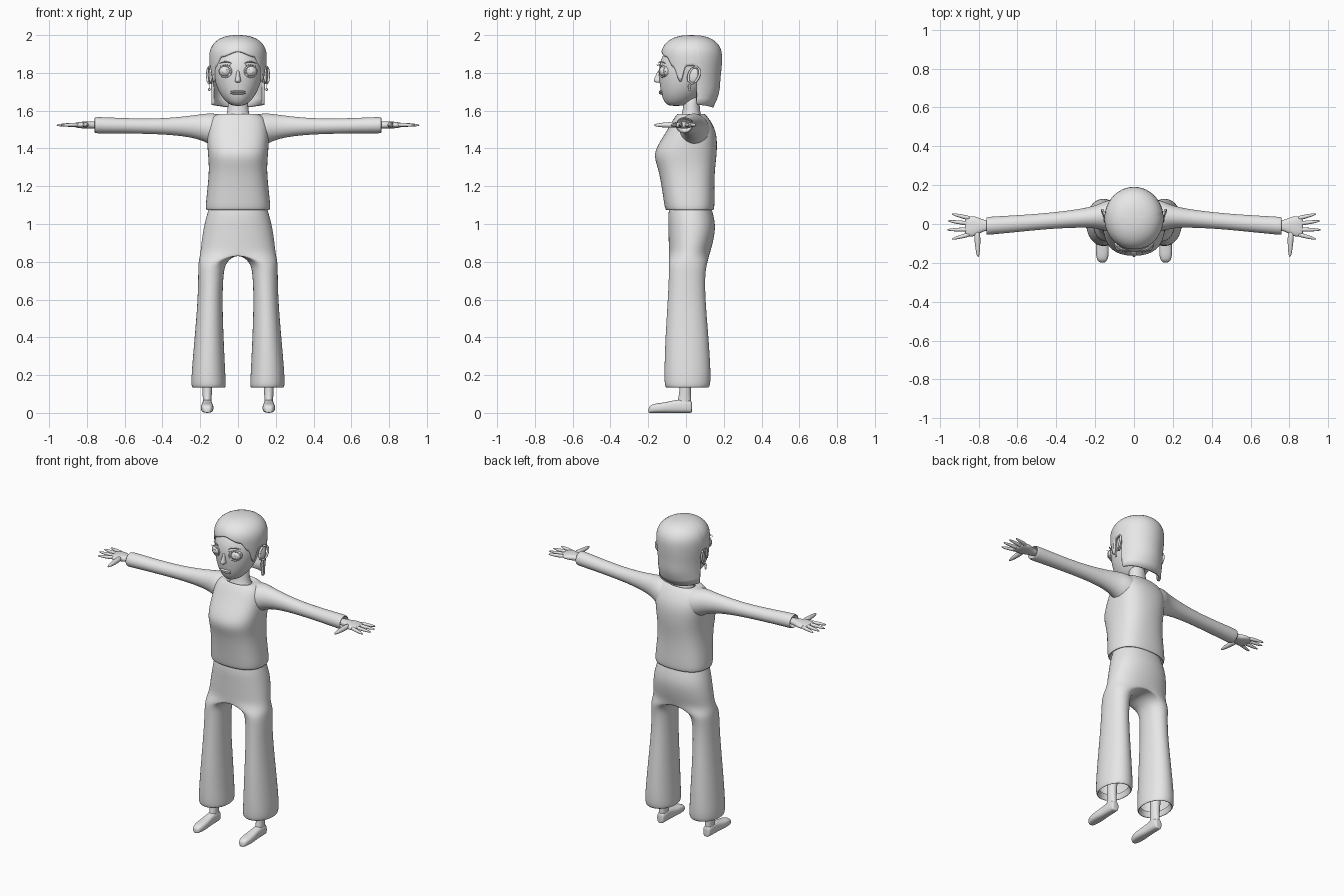
import bpy, bmesh, math
from mathutils import Vector, Matrix

cube = bpy.data.objects.get("Cube")
if cube:
    bpy.data.objects.remove(cube)

grey = bpy.data.materials.new("plain_grey")
grey.use_nodes = True
colour = (0.8, 0.8, 0.8, 1)
grey.diffuse_color = colour
grey.node_tree.nodes["Principled BSDF"].inputs["Base Color"].default_value = colour
X, Y, Z = Vector((1, 0, 0)), Vector((0, 1, 0)), Vector((0, 0, 1))


def finish(name, bm, mirror=False, subdivide=0, thickness=0):
    bmesh.ops.recalc_face_normals(bm, faces=bm.faces)
    mesh = bpy.data.meshes.new(name)
    bm.to_mesh(mesh)
    bm.free()
    obj = bpy.data.objects.new(name, mesh)
    bpy.context.collection.objects.link(obj)
    mesh.materials.append(grey)
    for p in mesh.polygons:
        p.use_smooth = True
    if mirror:
        m = obj.modifiers.new("Mirror", "MIRROR")
        m.use_clip = True
    if thickness:
        s = obj.modifiers.new("Solidify", "SOLIDIFY")
        s.thickness, s.offset = thickness, -1
    if subdivide:
        s = obj.modifiers.new("Subdivision", "SUBSURF")
        s.levels = s.render_levels = subdivide
    return obj


def ring(centre, u, v, ru, rv, n=16, power=2.0):
    """Superellipse around a centre, spanned by two directions."""
    pts = []
    for i in range(n):
        a = 2 * math.pi * i / n
        c, s = math.cos(a), math.sin(a)
        pts.append(Vector(centre) + u * math.copysign(abs(c) ** (2 / power), c) * ru
                   + v * math.copysign(abs(s) ** (2 / power), s) * rv)
    return pts


def level(z, rx, front, back, power=2.0, x=0):
    return ring((x, (front + back) / 2, z), X, Y, rx, (back - front) / 2, 16, power)


def loft(name, rings, caps=(True, True), mirror=False, subdivide=2, open_middle=False):
    bm = bmesh.new()
    rows = [[bm.verts.new(p) for p in r] for r in rings]
    n = len(rows[0])
    for a, b in zip(rows, rows[1:]):
        for i in range(n):
            q = (a[i], a[(i + 1) % n], b[(i + 1) % n], b[i])
            if open_middle and all(abs(v.co.x) < 1e-5 for v in q):
                continue
            bm.faces.new(q)
    for cap, row in zip(caps, (rows[0], rows[-1])):
        if cap:
            bm.faces.new(row)
    return finish(name, bm, mirror, subdivide)


def blob(name, loc, size, rot=(0, 0, 0), mirror=True):
    bm = bmesh.new()
    bmesh.ops.create_uvsphere(bm, u_segments=24, v_segments=14, radius=1)
    turn = Matrix.Rotation(rot[2], 4, 'Z') @ Matrix.Rotation(rot[0], 4, 'X')
    bm.transform(Matrix.Translation(loc) @ turn @ Matrix.Diagonal((*size, 1)))
    return finish(name, bm, mirror)


def tube(name, path, radius, closed=False, mirror=True):
    """Thin tube along points, tapering at open ends."""
    pts = [Vector(p) for p in path]
    n, rings = len(pts), []
    for i, p in enumerate(pts):
        t = (pts[(i + 1) % n] - pts[i - 1]) if closed else pts[min(i + 1, n - 1)] - pts[max(i - 1, 0)]
        t.normalize()
        u = t.cross(Y if abs(t.y) < 0.8 else X).normalized()
        r = radius if closed or 0 < i < n - 1 else radius * 0.4
        rings.append(ring(p, u, t.cross(u), r, r, 8))
    if closed:
        rings.append(rings[0])
    return loft(name, rings, (not closed, not closed), mirror, 1)


# Sweater body, with turned-in hem and neckline
body = [(1.10, .15, -.09, .13), (1.07, .165, -.10, .14), (1.075, .174, -.113, .152),
        (1.12, .173, -.12, .154), (1.22, .161, -.135, .152), (1.30, .156, -.152, .157),
        (1.37, .162, -.178, .166), (1.44, .167, -.138, .168), (1.50, .166, -.100, .158),
        (1.55, .155, -.072, .130), (1.58, .125, -.050, .105), (1.587, .085, -.042, .092),
        (1.565, .066, -.035, .085)]
loft("sweater_body", [level(z, rx, f, b, 2.5) for z, rx, f, b in body], (False, False))

# Sleeves, flaring into the shoulder and hollow at the cuff
sleeve = [(.09, .045, 1.490, .085, .092), (.14, .042, 1.500, .082, .088), (.18, .038, 1.511, .065, .074),
          (.24, .033, 1.516, .052, .060), (.34, .024, 1.517, .045, .047), (.46, .014, 1.517, .042, .041),
          (.60, .002, 1.520, .044, .041), (.73, -.008, 1.523, .047, .044), (.758, -.010, 1.523, .047, .044),
          (.762, -.010, 1.523, .040, .036), (.72, -.010, 1.523, .036, .030)]
loft("sleeves", [ring((x, y, z), Y, Z, ry, rz) for x, y, z, ry, rz in sleeve], (False, True), True)

# Hands: palm, four fingers and a thumb
palm = [(.72, -.008, .024, .018), (.775, -.008, .028, .019), (.80, -.010, .044, .019),
        (.83, -.012, .055, .018), (.862, -.014, .050, .013), (.870, -.014, .040, .008)]
loft("palms", [ring((x, y, 1.524), Y, Z, ry, rz, 16, 2.4) for x, y, ry, rz in palm], mirror=True)


def finger(name, start, end, width):
    a, b = Vector((*start, 1.526)), Vector((*end, 1.523))
    d = (b - a).normalized()
    side = d.cross(Z).normalized()
    steps = ((0, 1), (.35, .95), (.7, .75), (.93, .45), (1, .15))
    loft(name, [ring(a.lerp(b, t), side, Z, width * w, width * w, 8) for t, w in steps],
         mirror=True, subdivide=1)


for name, y0, tip in (("little_fingers", .028, (.937, .052)), ("ring_fingers", .001, (.958, .016)),
                      ("middle_fingers", -.028, (.962, -.030)), ("index_fingers", -.052, (.938, -.078))):
    finger(name, (.84, y0), tip, .0125)
finger("thumbs", (.808, -.03), (.802, -.170), .018)

# Trousers: one half lofted up to the waist, then mirrored
legs = [(.17, .155, .075, -.09, .10), (.132, .155, .083, -.10, .115), (.135, .155, .094, -.115, .130),
        (.20, .157, .092, -.118, .135), (.40, .153, .078, -.112, .122), (.60, .148, .066, -.098, .104),
        (.74, .144, .068, -.092, .102), (.80, .137, .074, -.092, .116)]
rings = [level(z, rx, f, b, 2.1, x) for z, x, rx, f, b in legs]
hips = [(.845, .203, -.092, .128), (.90, .198, -.094, .145), (.98, .186, -.096, .160),
        (1.04, .171, -.098, .150), (1.09, .155, -.090, .135)]
for z, rx, f, b in hips:
    half = level(z, rx, f, b, 2.2)
    for p in half:
        p.x = max(p.x, 0)
        if abs(p.x) < 1e-4:
            p.x = 0
    rings.append(half)
loft("trousers", rings, (False, False), True, 2, open_middle=True)

# Ankles and shoes
loft("ankles", [level(z, r, f, b, 2, .163) for z, r, f, b in (
    (.03, .026, -.05, .028), (.07, .023, -.045, .028), (.10, .025, -.035, .025),
    (.20, .03, -.035, .03), (.40, .04, -.04, .05))], mirror=True)
shoe = [(.032, .018, .028), (.026, .026, .034), (-.02, .029, .037), (-.06, .028, .034), (-.11, .034, .028),
        (-.16, .034, .025), (-.19, .025, .021), (-.199, .012, .012)]
loft("shoes", [ring((.163, y, h), X, Z, w, h, 16, 2.7) for y, w, h in shoe], mirror=True)

# Neck and head
loft("neck", [level(*r) for r in ((1.53, .085, -.04, .10), (1.57, .066, -.03, .085),
                                 (1.60, .055, -.015, .072), (1.70, .052, -.015, .075))])
skull = [(1.625, .022, -.085, -.02), (1.635, .050, -.108, .02), (1.665, .082, -.127, .06),
         (1.71, .110, -.138, .10), (1.77, .129, -.146, .13), (1.83, .137, -.148, .15),
         (1.89, .132, -.130, .16), (1.94, .105, -.092, .14), (1.96, .06, -.04, .09)]
loft("head", [level(*r) for r in skull])


# Bobbed hair: columns run from the crown down to a hairline set by direction
def blend(table, t):
    for (a, va), (b, vb) in zip(table, table[1:]):
        if t <= b:
            k = max(0, (t - a) / (b - a))
            return va + (vb - va) * k * k * (3 - 2 * k)
    return table[-1][1]


hairline = [(0, 1.913), (35, 1.885), (54, 1.83), (68, 1.752), (79, 1.835), (97, 1.838), (103, 1.63), (180, 1.615)]
side_radius = [(1.60, .150), (1.64, .143), (1.72, .142), (1.88, .152)]
back_reach = [(1.60, .105), (1.64, .130), (1.72, .150), (1.88, .161)]
bm = bmesh.new()
rows, columns, count = 18, [], 120
for i in range(count):
    a = 2 * math.pi * i / count
    low = blend(hairline, math.degrees(min(a, 2 * math.pi - a)))
    column = []
    for j in range(rows + 1):
        z = 2 - (2 - low) * (j / rows) ** 1.8
        s = max(0, (z - 1.88) / .12)
        dome = max(0, 1 - s ** 2.4) ** (1 / 2.4)
        reach = blend(back_reach, z) if math.cos(a) < 0 else .163
        column.append(bm.verts.new((blend(side_radius, z) * dome * math.sin(a),
                                    .03 - reach * dome * math.cos(a), z)))
    columns.append(column)
for i in range(count):
    a, b = columns[i], columns[(i + 1) % count]
    for j in range(rows):
        bm.faces.new((a[j], a[j + 1], b[j + 1], b[j]))
bmesh.ops.remove_doubles(bm, verts=bm.verts, dist=1e-5)
finish("hair", bm, thickness=.014)


def oval(centre, u, v, ru, rv, n=20):
    return ring(centre, u, v, ru, rv, n)


# Ears with rims and drop earrings
back_lean = (Z + Y * .25).normalized()
ear_out = (Y + X * .35).normalized()
blob("ears", (.144, .038, 1.785), (.012, .027, .042), (-.2, 0, -.3))
tube("ear_rims", oval((.153, .042, 1.788), ear_out, back_lean, .030, .045), .007, True)
tube("earring_hoops", oval((.152, .018, 1.728), Y, Z, .008, .012, 12), .002, True)
blob("earring_drops", (.152, .018, 1.712), (.006, .006, .008))

# Eyes with lids, irises, lashes and brows
blob("eyeballs", (.067, -.108, 1.808), (.034, .034, .031))
blob("irises", (.069, -.141, 1.808), (.013, .004, .013))
face_side = (X + Y * .4).normalized()
tube("eyelids", oval((.067, -.126, 1.808), face_side, Z, .034, .030), .005, True)
for k in range(-2, 3):
    x = .067 + k * .011
    base_y = -.138 + (x - .067) * .4
    tube("eyelash", [(x, base_y, 1.838 - abs(k) * .002), (x + k * .001, base_y - .006, 1.843 - abs(k) * .002),
                     (x + k * .002, base_y - .009, 1.849 - abs(k) * .002)], .0018)
tube("eyebrows", [(.034, -.146, 1.850), (.052, -.142, 1.859), (.075, -.130, 1.860), (.100, -.107, 1.850)], .004)

# Nose and lips
nose = [(1.815, .008, -.150), (1.79, .010, -.158), (1.768, .014, -.170), (1.756, .017, -.172),
        (1.748, .012, -.160)]
loft("nose", [level(z, w, f, -.12) for z, w, f in nose])
for name, z, y in (("upper_lip", 1.701, -.132), ("lower_lip", 1.691, -.130)):
    blob(name, (0, y, z), (.040, .012, .006), mirror=False)
